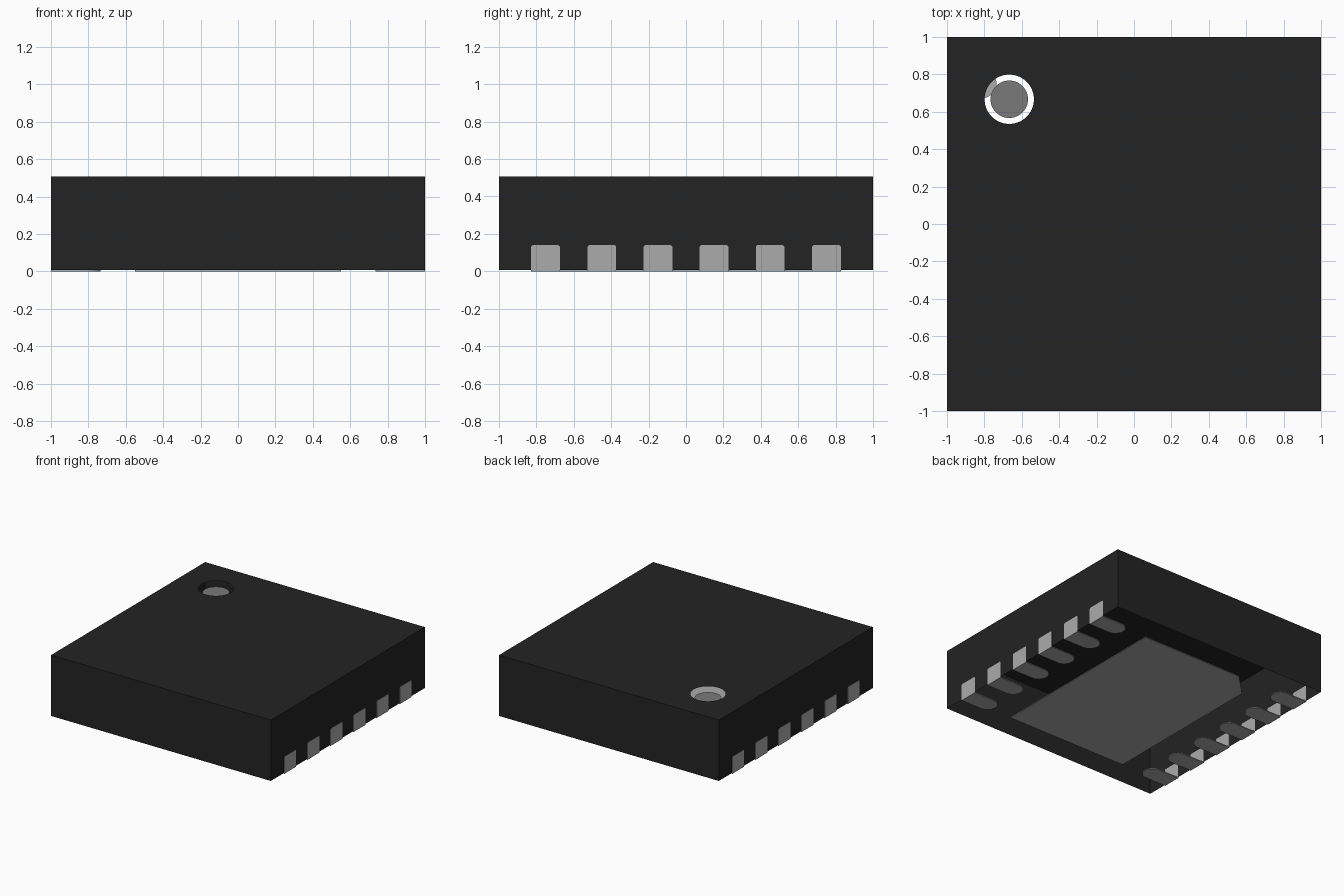
import bpy, bmesh, math
from mathutils import Vector

old = bpy.data.objects.get("Cube")
if old:
    bpy.data.objects.remove(old, do_unlink=True)


def material(name, v):
    m = bpy.data.materials.new(name)
    m.use_nodes = True
    m.diffuse_color = (v, v, v, 1)
    bsdf = m.node_tree.nodes["Principled BSDF"]
    bsdf.inputs["Base Color"].default_value = (v, v, v, 1)
    bsdf.inputs["Roughness"].default_value = 0.6
    return m


BLACK = material("moulded black", 0.017)
METAL = material("lead grey", 0.41)
MARK = material("marker grey", 0.195)

BASE, TOP = 0.007, 0.507      # underside and top of the casing
WALL = 0.9985                 # side wall x, just inside the lead faces
DOT = (-0.667, 0.667)         # pin one marker


def finish(bm, name, mat):
    mesh = bpy.data.meshes.new(name)
    bm.to_mesh(mesh)
    bm.free()
    mesh.materials.append(mat)
    obj = bpy.data.objects.new(name, mesh)
    bpy.context.collection.objects.link(obj)
    return obj


def add_prism(bm, points, depth):
    """Closed prism: a flat outline pushed along the depth vector."""
    a = [bm.verts.new(p) for p in points]
    b = [bm.verts.new(Vector(p) + Vector(depth)) for p in points]
    bm.faces.new(a)
    bm.faces.new(b)
    for i in range(len(a)):
        j = (i + 1) % len(a)
        bm.faces.new((a[i], a[j], b[j], b[i]))


def circle(radius, z, n=48):
    return [(DOT[0] + radius * math.cos(2 * math.pi * i / n),
             DOT[1] + radius * math.sin(2 * math.pi * i / n), z) for i in range(n)]


# Casing: a shell open underneath, with a round hole in the top
bm = bmesh.new()
corners = [(-WALL, -1), (WALL, -1), (WALL, 1), (-WALL, 1)]
low = [bm.verts.new((x, y, BASE)) for x, y in corners]
high = [bm.verts.new((x, y, TOP)) for x, y in corners]
for i in range(4):
    j = (i + 1) % 4
    bm.faces.new((low[i], low[j], high[j], high[i]))
rim = [bm.verts.new(p) for p in circle(0.132, TOP)]
edges = [bm.edges.new((rim[i - 1], rim[i])) for i in range(len(rim))]
edges += [bm.edges.get((high[i - 1], high[i])) for i in range(4)]
bmesh.ops.triangle_fill(bm, edges=edges, use_beauty=True, normal=(0, 0, 1))
for f in bm.faces:
    f.normal_update()
    if f.normal.dot(f.calc_center_median() - Vector((0, 0, 0.25))) < 0:
        f.normal_flip()
finish(bm, "casing", BLACK)

# Marker disc sunk a little below the hole
bm = bmesh.new()
bm.faces.new([bm.verts.new(p) for p in circle(0.1, TOP - 0.033)])
finish(bm, "marker_disc", MARK)

# Central pad with one chamfered corner
bm = bmesh.new()
px, py, cut = 0.55, 0.79, 0.18
add_prism(bm, [(-px, -py, 0), (px, -py, 0), (px, py, 0),
               (-px + cut, py, 0), (-px, py - cut, 0)], (0, 0, BASE))
bmesh.ops.recalc_face_normals(bm, faces=bm.faces)
finish(bm, "central_pad", METAL)


# Leads: a side plate and a round-ended tongue underneath
def lead(name, side, y):
    r, h, c = 0.077, 0.14, 0.008
    bm = bmesh.new()
    plate = [(-r, 0), (r, 0), (r, h - c), (r - c, h), (-r + c, h), (-r, h - c)]
    add_prism(bm, [(side * 0.997, y + u, z) for u, z in plate], (side * 0.003, 0, 0))
    tongue = [(side * 0.997, y + r, 0)]
    for i in range(17):
        a = math.pi / 2 + math.pi * i / 16
        tongue.append((side * (0.735 + r + r * math.cos(a)), y + r * math.sin(a), 0))
    tongue.append((side * 0.997, y - r, 0))
    add_prism(bm, tongue, (0, 0, BASE))
    bmesh.ops.recalc_face_normals(bm, faces=bm.faces)
    finish(bm, name, METAL)


for side, label in ((1, "left"), (-1, "right")):
    for i in range(6):
        lead(f"lead_{label}_{i + 1}", side, -0.75 + 0.3 * i)
